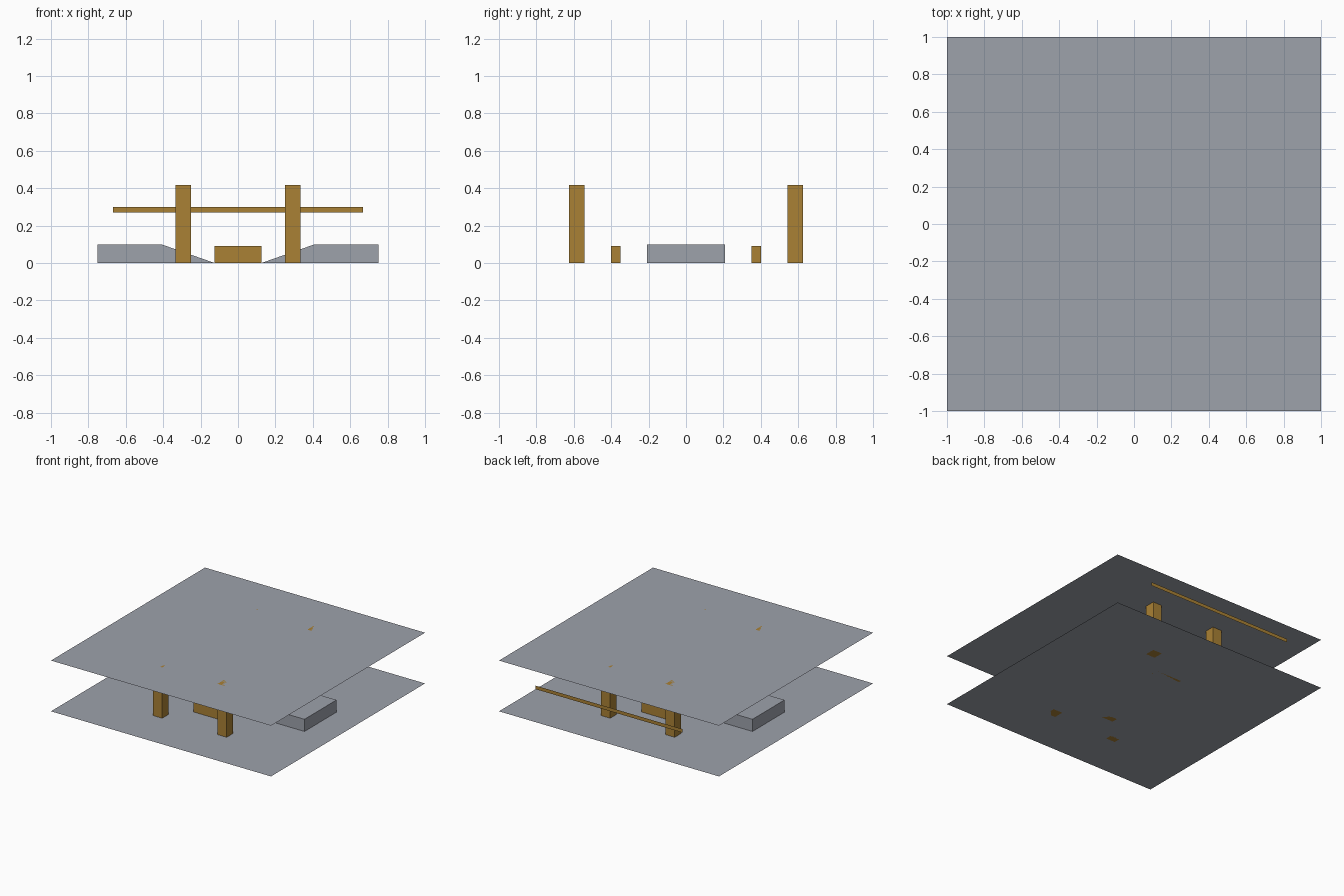
import bpy
import bmesh

cube = bpy.data.objects.get("Cube")
if cube:
    bpy.data.objects.remove(cube, do_unlink=True)


def make_material(name, rgb):
    mat = bpy.data.materials.new(name)
    mat.use_nodes = True
    mat.diffuse_color = (*rgb, 1)
    mat.node_tree.nodes["Principled BSDF"].inputs["Base Color"].default_value = (*rgb, 1)
    return mat


GREY = make_material("concrete_grey", (0.34, 0.36, 0.41))
OCHRE = make_material("ochre_brown", (0.40, 0.22, 0.035))


def finish(name, bm, mat):
    mesh = bpy.data.meshes.new(name)
    bm.to_mesh(mesh)
    bm.free()
    mesh.materials.append(mat)
    obj = bpy.data.objects.new(name, mesh)
    bpy.context.collection.objects.link(obj)
    return obj


def sheet(name, corners, mat):
    """A single flat face."""
    bm = bmesh.new()
    bm.faces.new([bm.verts.new(c) for c in corners])
    return finish(name, bm, mat)


def prism(name, profile, y0, y1, mat):
    """Extrude an x-z profile from y0 to y1."""
    bm = bmesh.new()
    face = bm.faces.new([bm.verts.new((x, y0, z)) for x, z in profile])
    result = bmesh.ops.extrude_face_region(bm, geom=[face])
    moved = [v for v in result["geom"] if isinstance(v, bmesh.types.BMVert)]
    bmesh.ops.translate(bm, verts=moved, vec=(0, y1 - y0, 0))
    bmesh.ops.recalc_face_normals(bm, faces=bm.faces)
    return finish(name, bm, mat)


def box(name, x0, x1, y0, y1, height, mat):
    return prism(name, [(x0, 0), (x1, 0), (x1, height), (x0, height)], y0, y1, mat)


# Floor and ceiling sheets
TOP = 0.417
for name, z in (("floor", 0), ("ceiling", TOP)):
    sheet(name, [(-1, -1, z), (1, -1, z), (1, 1, z), (-1, 1, z)], GREY)

# Four columns carrying the ceiling
for side, sx in (("left", 1), ("right", -1)):
    for end, sy in (("front", -1), ("back", 1)):
        cx, cy, half = sx * 0.293, sy * 0.583, 0.0415
        box(f"{end}_{side}_column", cx - half, cx + half, cy - half, cy + half, TOP, OCHRE)

# Low barriers between the columns
for end, sy in (("front", -1), ("back", 1)):
    cy = sy * 0.375
    box(f"{end}_barrier", -0.125, 0.125, cy - 0.025, cy + 0.025, 0.092, OCHRE)

# Raised platforms with ramps running down to the middle
for side, sx in (("left", 1), ("right", -1)):
    outline = [(0.125, 0), (0.75, 0), (0.75, 0.1), (0.41, 0.1)]
    prism(f"{side}_ramp_platform", [(sx * x, z) for x, z in outline], -0.208, 0.208, GREY)

# Thin strip along the back edge
sheet("back_strip", [(0.667, 1, 0.271), (-0.667, 1, 0.271),
                     (-0.667, 1, 0.3), (0.667, 1, 0.3)], OCHRE)
